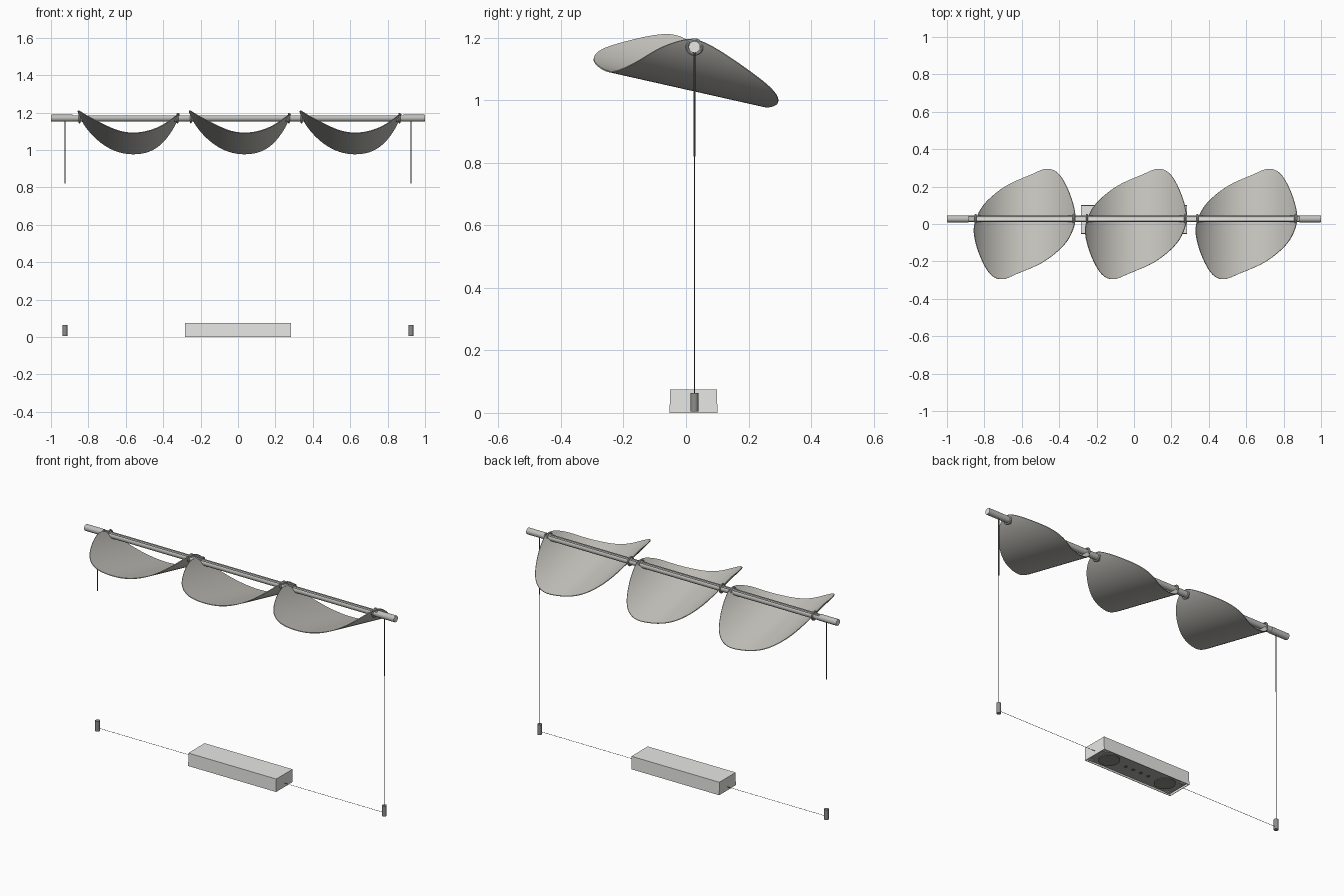
import bpy, bmesh, math
from mathutils import Vector, Matrix

cube = bpy.data.objects.get("Cube")
if cube:
    bpy.data.objects.remove(cube, do_unlink=True)


def material(name, rgb):
    m = bpy.data.materials.new(name)
    m.use_nodes = True
    m.diffuse_color = (*rgb, 1)
    m.node_tree.nodes["Principled BSDF"].inputs["Base Color"].default_value = (*rgb, 1)
    return m


SHADE = material("warm grey shade", (0.56, 0.55, 0.51))
METAL = material("brushed metal", (0.52, 0.52, 0.50))
CABLE = material("dark cable", (0.12, 0.12, 0.12))
FITTING = material("dark grey fitting", (0.27, 0.27, 0.26))
CASE = material("light case", (0.80, 0.80, 0.78))
PLATE = material("base plate grey", (0.42, 0.42, 0.41))

ROD_Y, ROD_Z = 0.027, 1.17


def add_object(name, bm, mat, smooth=True):
    bmesh.ops.recalc_face_normals(bm, faces=bm.faces)
    mesh = bpy.data.meshes.new(name)
    bm.to_mesh(mesh)
    bm.free()
    obj = bpy.data.objects.new(name, mesh)
    bpy.context.collection.objects.link(obj)
    mesh.materials.append(mat)
    if smooth:
        bpy.ops.object.select_all(action="DESELECT")
        obj.select_set(True)
        bpy.context.view_layer.objects.active = obj
        bpy.ops.object.shade_smooth_by_angle(angle=math.radians(35))
    return obj


def tube(name, start, end, radius, mat, sides=24):
    a, b = Vector(start), Vector(end)
    turn = (b - a).to_track_quat("Z", "Y").to_matrix().to_4x4()
    bm = bmesh.new()
    bmesh.ops.create_cone(bm, cap_ends=True, segments=sides, radius1=radius, radius2=radius,
                          depth=(b - a).length, matrix=Matrix.Translation((a + b) / 2) @ turn)
    return add_object(name, bm, mat)


def box(name, centre, size, mat):
    bm = bmesh.new()
    bmesh.ops.create_cube(bm, size=1, matrix=Matrix.Translation(centre) @ Matrix.Diagonal((*size, 1)))
    return add_object(name, bm, mat, False)


def ring(name, centre, major, minor, mat):
    bm = bmesh.new()
    rows = []
    for i in range(32):
        a = math.tau * i / 32
        row = []
        for j in range(10):
            b = math.tau * j / 10
            r = major + minor * math.cos(b)
            row.append(bm.verts.new(Vector(centre) + Vector((minor * math.sin(b), r * math.cos(a), r * math.sin(a)))))
        rows.append(row)
    for i in range(32):
        for j in range(10):
            p, q = rows[i], rows[(i + 1) % 32]
            k = (j + 1) % 10
            bm.faces.new((p[j], q[j], q[k], p[k]))
    return add_object(name, bm, mat)


# Horizontal rod: solid ends, middle with a shallow channel and light strip along the top
def rod_middle():
    profile = []
    for i in range(29):
        a = math.radians(47) - math.radians(274) * i / 28
        profile.append((0.0175 * math.cos(a), 0.0175 * math.sin(a)))
    profile += [(-0.0119, 0.006), (0.0119, 0.006)]
    bm = bmesh.new()
    face = bm.faces.new([bm.verts.new((-0.89, ROD_Y + y, ROD_Z + z)) for y, z in profile])
    new = bmesh.ops.extrude_face_region(bm, geom=[face])["geom"]
    bmesh.ops.translate(bm, vec=(1.78, 0, 0), verts=[v for v in new if isinstance(v, bmesh.types.BMVert)])
    add_object("rod_channel", bm, METAL)


rod_middle()
box("light_strip", (0, ROD_Y, ROD_Z + 0.0065), (1.7, 0.016, 0.003), CASE)
for side, s in (("left", 1), ("right", -1)):
    tube(f"rod_end_{side}", (s * 0.885, ROD_Y, ROD_Z), (s * 0.998, ROD_Y, ROD_Z), 0.0185, METAL, 32)
    tube(f"rod_cap_{side}", (s * 0.997, ROD_Y, ROD_Z), (s, ROD_Y, ROD_Z), 0.0175, CASE, 32)

# Curved sheet shades: skewed oval outline bent around the front-to-back axis
HALF = [(0.12, 0.295), (0.185, 0.265), (0.24, 0.165), (0.27, 0.05),
        (0.256, -0.035), (0.205, -0.118), (0.1, -0.203), (-0.03, -0.262)]
KEYS = HALF + [(-x, -y) for x, y in HALF]


def sag(u):
    arc = 0.30 - math.sqrt(0.09 - u * u)
    return 0.56 * arc + 0.4 * 2.33 * u * u


def outline(steps=16):
    pts = [Vector(p) for p in KEYS]
    n = len(pts)
    for i in range(n):
        a, b, c, d = (pts[(i + k) % n] for k in (-1, 0, 1, 2))
        for k in range(steps):
            t = k / steps
            yield 0.5 * (2 * b + (c - a) * t + (2 * a - 5 * b + 4 * c - d) * t * t
                         + (3 * b - a - 3 * c + d) * t ** 3)


EDGE = list(outline())
REACH = max(p.x for p in EDGE) - 0.0002


def span(u):
    """Front and back limits of the outline at one station across the shade."""
    hits = []
    for p, q in zip(EDGE, EDGE[1:] + EDGE[:1]):
        if (p.x <= u) != (q.x <= u):
            hits.append(p.y + (q.y - p.y) * (u - p.x) / (q.x - p.x))
    return min(hits), max(hits)


def shade(name, cx, columns=56, rows=12):
    bm = bmesh.new()
    grid = []
    for i in range(columns + 1):
        u = -REACH * math.cos(math.pi * i / columns)
        low, high = span(u)
        grid.append([])
        for j in range(rows + 1):
            y = low + (high - low) * j / rows
            grid[-1].append(bm.verts.new((cx + u, y, 1.036 + sag(u) - 0.225 * y)))
    for p, q in zip(grid, grid[1:]):
        for j in range(rows):
            bm.faces.new((p[j], q[j], q[j + 1], p[j + 1]))
    obj = add_object(name, bm, SHADE, False)
    solid = obj.modifiers.new("thickness", "SOLIDIFY")
    solid.thickness = 0.004
    solid.offset = 0
    bpy.ops.object.select_all(action="DESELECT")
    obj.select_set(True)
    bpy.context.view_layer.objects.active = obj
    bpy.ops.object.modifier_apply(modifier="thickness")
    bpy.ops.object.shade_smooth_by_angle(angle=math.radians(30))


for label, cx in (("right", -0.585), ("middle", 0.01), ("left", 0.601)):
    shade(f"shade_{label}", cx)
    for s in (-1, 1):
        ring(f"shade_{label}_eyelet", (cx + s * 0.262, ROD_Y, ROD_Z), 0.023, 0.005, METAL)

# Suspension cables, weights and floor leads
for side, s in (("left", 1), ("right", -1)):
    x = s * 0.925
    tube(f"hanger_{side}", (x, ROD_Y, 0.82), (x, ROD_Y, 1.16), 0.003, CABLE, 12)
    tube(f"cable_{side}", (x, ROD_Y, 0.06), (x, ROD_Y, 0.82), 0.001, CABLE, 8)
    tube(f"weight_{side}", (x, ROD_Y, 0.004), (x, ROD_Y, 0.064), 0.0125, FITTING)
    tube(f"floor_lead_{side}", (x, ROD_Y, 0.021), (s * 0.27, ROD_Y, 0.021), 0.001, CABLE, 8)

# Power case: hollow, open underneath
bm = bmesh.new()
bmesh.ops.create_cube(bm, size=1, matrix=Matrix.Translation((-0.001, 0.024, 0.0375))
                      @ Matrix.Diagonal((0.567, 0.153, 0.075, 1)))
for v in bm.verts:
    if v.co.z > 0.05:
        v.co.y = 0.024 + (v.co.y - 0.024) * 0.98
bmesh.ops.delete(bm, geom=[f for f in bm.faces if f.calc_center_median().z < 0.01], context="FACES_ONLY")
case = add_object("power_case", bm, CASE, False)
wall = case.modifiers.new("wall", "SOLIDIFY")
wall.thickness = 0.004

# Underside plate with round pads, screws and corner clips
box("base_plate", (-0.001, 0.024, 0.010), (0.55, 0.138, 0.006), PLATE)
for s in (-1, 1):
    tube("base_pad", (s * 0.185, 0.024, 0.003), (s * 0.185, 0.024, 0.008), 0.056, FITTING, 40)
    for t in (-1, 1):
        box("corner_clip", (s * 0.255, 0.024 + t * 0.058, 0.005), (0.03, 0.015, 0.006), CASE)
for i in range(4):
    x = -0.075 + 0.05 * i
    tube("base_screw", (x, 0.024, 0.004), (x, 0.024, 0.008), 0.009, CABLE, 16)
